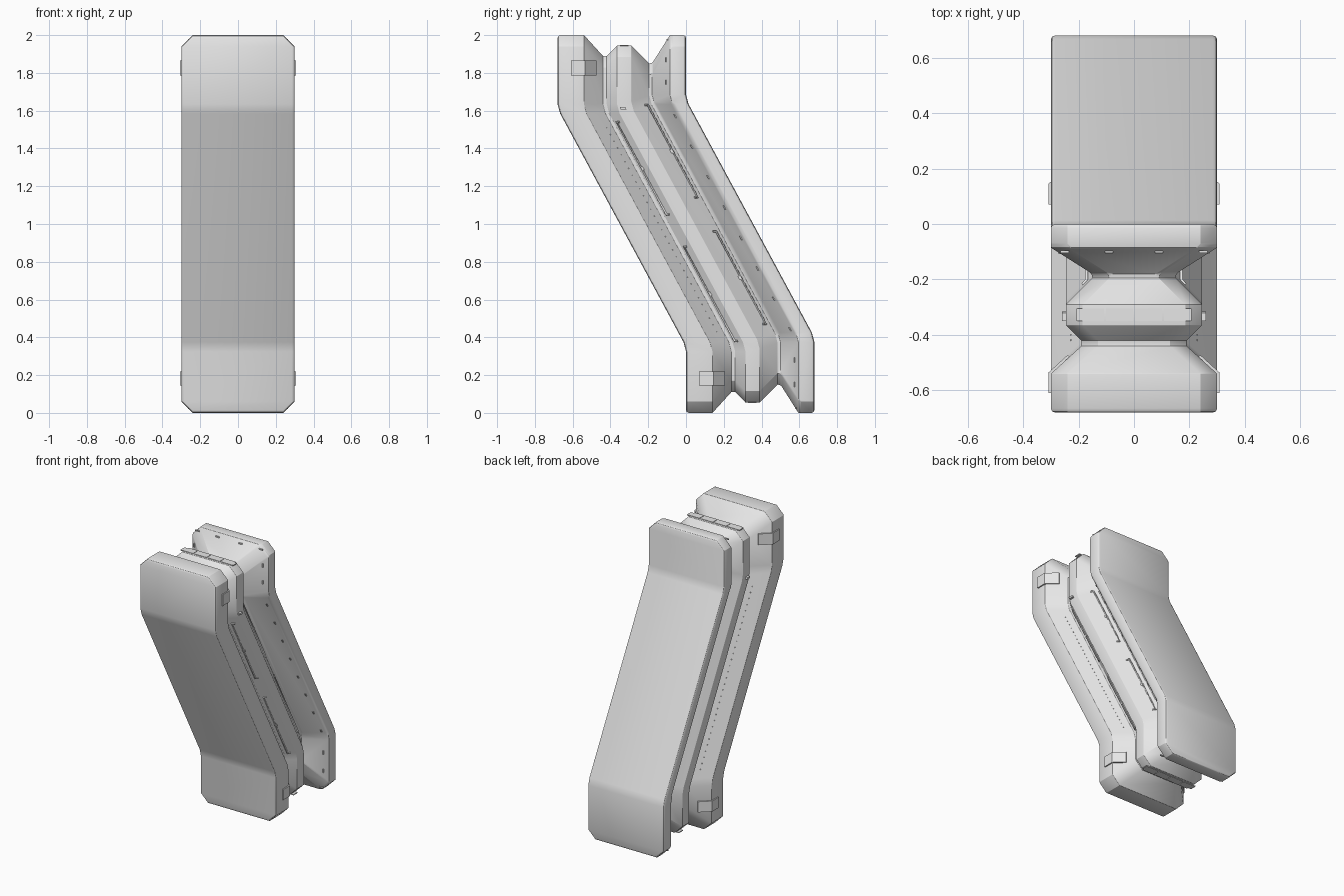
import bpy, bmesh
from math import radians

DEPTH, RISE, HALF, CORNER = 0.68, 1.26, 0.30, 0.06
# (depth behind the front face, inset from the outer outline)
STATIONS = [(0, 0), (0.14, 0), (0.24, 0.11), (0.26, 0.11), (0.315, 0.055),
            (0.39, 0.055), (0.485, 0.15), (0.5, 0.15), (0.595, 0), (DEPTH, 0)]

old = bpy.data.objects.get("Cube")
if old:
    bpy.data.objects.remove(old, do_unlink=True)

gray = bpy.data.materials.new("light gray")
gray.use_nodes = True
gray.diffuse_color = (0.8, 0.8, 0.8, 1)
gray.node_tree.nodes["Principled BSDF"].inputs["Base Color"].default_value = (0.8, 0.8, 0.8, 1)


def clamp(v):
    return max(0.0, min(1.0, v))


def bend_z(d):
    """Height of the lower bend at a given depth."""
    return 0.35 + 0.05 * clamp((d - 0.35) / 0.15)


def bent(x, d, z):
    """Put a point of the straight block into the slanted shape."""
    return (x, d - DEPTH * clamp((z - bend_z(d)) / RISE), z)


def inset(d):
    for (d0, i0), (d1, i1) in zip(STATIONS, STATIONS[1:]):
        if d <= d1:
            return i0 + (i1 - i0) * (d - d0) / (d1 - d0)
    return 0.0


def finish(name, bm):
    bmesh.ops.recalc_face_normals(bm, faces=bm.faces)
    mesh = bpy.data.meshes.new(name)
    bm.to_mesh(mesh)
    bm.free()
    mesh.materials.append(gray)
    ob = bpy.data.objects.new(name, mesh)
    bpy.context.collection.objects.link(ob)
    return ob


def add_box(bm, x, d, z, size):
    """Small block, sheared with the body."""
    verts = bmesh.ops.create_cube(bm, size=1)["verts"]
    for v in verts:
        v.co = bent(x + v.co.x * size[0], d + v.co.y * size[1], z + v.co.z * size[2])


# Main body: outline rings lofted through the depth stations
bm = bmesh.new()
rings = []
for d, i in STATIONS:
    w, low, soft = HALF - i, bend_z(d), 0.025
    rows = [(w - CORNER, i), (w, i + CORNER), (w, low - soft), (w, low + soft),
            (w, low + RISE - soft), (w, low + RISE + soft),
            (w, 2 - i - CORNER), (w - CORNER, 2 - i)]
    rings.append([[bm.verts.new(bent(s * x, d, z)) for x, z in rows] for s in (-1, 1)])
for (l0, r0), (l1, r1) in zip(rings, rings[1:]):
    loop0, loop1 = l0 + r0[::-1], l1 + r1[::-1]
    for k in range(len(loop0)):
        n = (k + 1) % len(loop0)
        bm.faces.new((loop0[k], loop0[n], loop1[n], loop1[k]))
for left, right in (rings[0], rings[-1]):
    for k in range(len(left) - 1):
        bm.faces.new((left[k], right[k], right[k + 1], left[k + 1]))
body = finish("body", bm)
bpy.context.view_layer.objects.active = body
body.select_set(True)
for name, width, angle in (("outer_rounding", 0.016, 60), ("crease_rounding", 0.005, 35)):
    mod = body.modifiers.new(name, 'BEVEL')
    mod.width, mod.segments = width, 2
    mod.limit_method, mod.angle_limit = 'ANGLE', radians(angle)
    bpy.ops.object.modifier_apply(modifier=name)
bpy.ops.object.shade_smooth_by_angle(angle=radians(30))

# Side brackets folded around the edge of the front slab
bm = bmesh.new()
for s in (-1, 1):
    for z0, z1 in ((0.145, 0.22), (1.785, 1.865)):
        profile = [(0.308, 0.07), (0.308, 0.145), (0.24, 0.207), (0.22, 0.195), (0.28, 0.07)]
        lower, upper = [[bm.verts.new(bent(s * x, d, z)) for x, d in profile] for z in (z0, z1)]
        bm.faces.new(lower)
        bm.faces.new(upper)
        for k in range(len(profile)):
            n = (k + 1) % len(profile)
            bm.faces.new((lower[k], lower[n], upper[n], upper[k]))
finish("side_brackets", bm)

# Thin rails with hooked ends along both grooves
curve = bpy.data.curves.new("groove_rails", 'CURVE')
curve.dimensions = '3D'
curve.bevel_depth, curve.bevel_resolution = 0.006, 1
curve.use_fill_caps = True
curve.materials.append(gray)
clips = bmesh.new()
for s in (-1, 1):
    for d, hook, spans in ((0.275, 0.014, ((1.54, 1.05), (0.88, 0.38))),
                           (0.467, -0.014, ((1.63, 1.14), (0.96, 0.47)))):
        for top, end in spans:
            path = [(d + hook, top), (d, top), (d, end), (d + hook, end)]
            spline = curve.splines.new('POLY')
            spline.points.add(len(path) - 1)
            for p, (pd, pz) in zip(spline.points, path):
                p.co = (*bent(s * (HALF - inset(pd) + 0.003), pd, pz), 1)
            add_box(clips, s * (HALF - inset(d)), d + hook / 2, (top + end) / 2, (0.02, 0.02, 0.018))
rails = bpy.data.objects.new("groove_rails", curve)
bpy.context.collection.objects.link(rails)
finish("rail_clips", clips)

# Tabs on the inner slope of the back slab, and fine studs on the front slab
tabs, studs = bmesh.new(), bmesh.new()
for s in (-1, 1):
    for k in range(8):
        add_box(tabs, s * (HALF - inset(0.575)), 0.575, 1.57 - 0.161 * k, (0.008, 0.008, 0.02))
    for z in (0.15, 0.28, 1.75, 1.87):
        add_box(tabs, s * (HALF - inset(0.575)), 0.575, z, (0.008, 0.008, 0.025))
    for x in (0.09, 0.25):
        for z in (inset(0.58), 2 - inset(0.58)):
            add_box(tabs, s * x, 0.58, z, (0.03, 0.008, 0.008))
    for k in range(31):
        add_box(studs, s * (HALF - inset(0.206)), 0.206, 1.51 - 0.036 * k, (0.004, 0.004, 0.004))
finish("slope_tabs", tabs)
finish("slope_studs", studs)

# Plates on the ends of the middle slab, and its side lugs
plates, lugs = bmesh.new(), bmesh.new()
for z in (0.055, 1.945):
    for k in range(4):
        add_box(plates, -0.1575 + 0.105 * k, 0.352, z, (0.098, 0.045, 0.006))
for s in (-1, 1):
    add_box(lugs, s * 0.247, 0.345, 1.612, (0.025, 0.03, 0.014))
finish("end_plates", plates)
finish("side_lugs", lugs)
